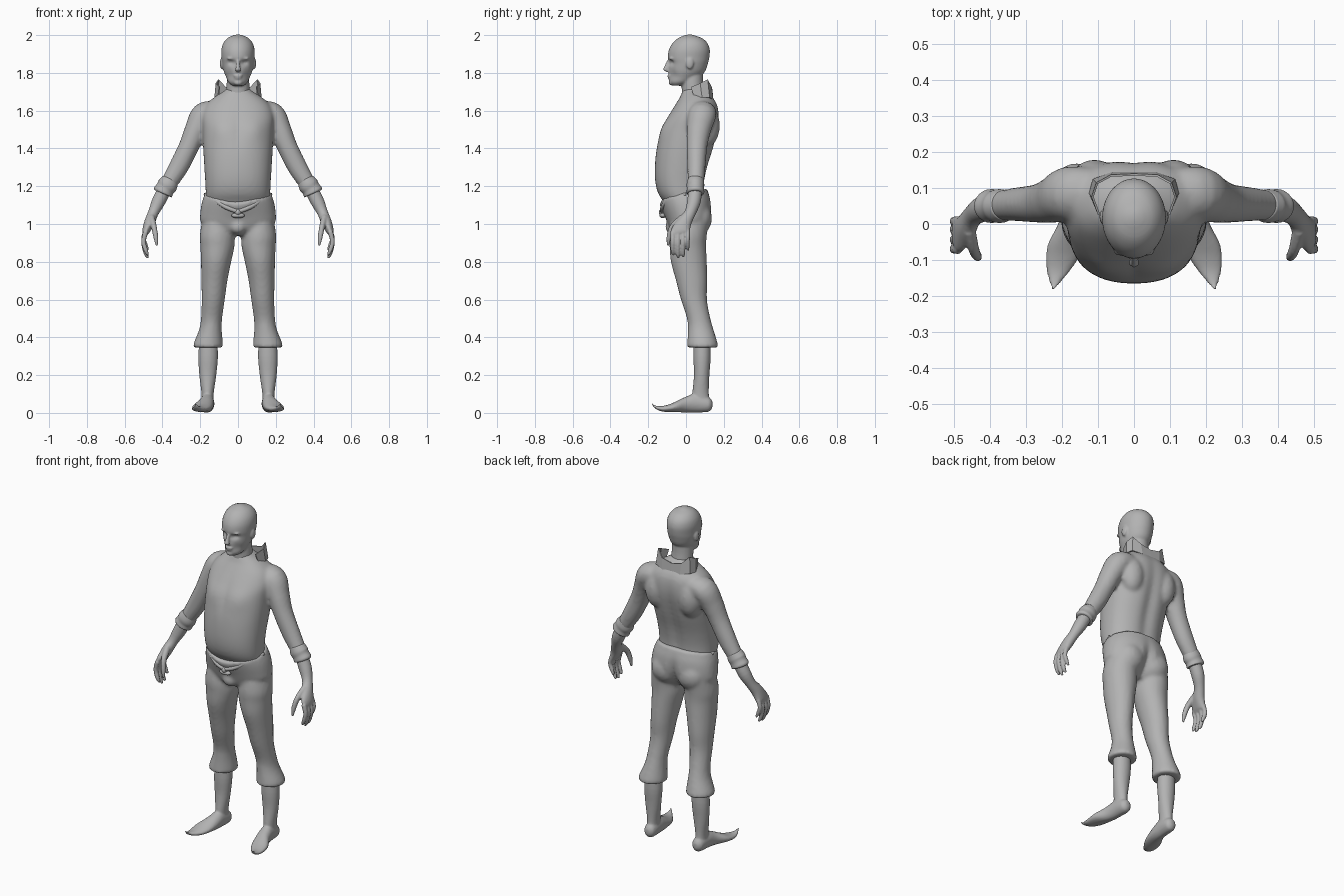
import bpy, bmesh, math
from mathutils import Vector

grey = bpy.data.materials.new("plain_grey")
grey.diffuse_color = (0.45, 0.45, 0.45, 1)


def catmull(rows, n):
    """Smooth interpolation through rows of numbers."""
    out = []
    for i in range(len(rows) - 1):
        p = [rows[max(0, min(len(rows) - 1, i + k))] for k in (-1, 0, 1, 2)]
        for j in range(n):
            t = j / n
            out.append([0.5 * (2 * b + (c - a) * t + (2 * a - 5 * b + 4 * c - d) * t * t
                               + (3 * b - a - 3 * c + d) * t ** 3) for a, b, c, d in zip(*p)])
    return out + [list(rows[-1])]


def tube(bm, rows, axis=None, s=1, sides=24, n=4, power=1.0):
    """Loft ovals; rows are x, y, z, radius_a, radius_b. s=-1 mirrors."""
    rows = catmull(rows, n)
    rings = []
    for i, (x, y, z, ra, rb) in enumerate(rows):
        if axis:
            u, v = Vector((1, 0, 0)), Vector((0, 0, 1) if axis == 'y' else (0, 1, 0))
        else:
            t = (Vector(rows[min(i + 1, len(rows) - 1)][:3]) - Vector(rows[max(i - 1, 0)][:3])).normalized()
            v = Vector((0, 1, 0))
            v = (v - t * v.dot(t)).normalized()
            u = v.cross(t)
        ring = []
        for k in range(sides):
            a = math.tau * k / sides
            c, d = math.cos(a), math.sin(a)
            c, d = math.copysign(abs(c) ** power, c), math.copysign(abs(d) ** power, d)
            p = Vector((x, y, z)) + u * max(ra, .001) * c + v * max(rb, .001) * d
            ring.append(bm.verts.new((p.x * s, p.y, p.z)))
        rings.append(ring)
    for r, q in zip(rings, rings[1:]):
        for k in range(sides):
            m = (k + 1) % sides
            bm.faces.new((r[k], r[m], q[m], q[k]))
    bm.faces.new(rings[0])
    bm.faces.new(rings[-1])


def body(bm, rows, **kw):
    """Horizontal loft; rows are z, front y, back y, half width."""
    tube(bm, [(0, (f + b) / 2, z, w, (b - f) / 2) for z, f, b, w in rows], axis='z', **kw)


def ball(bm, c, r):
    m = bmesh.ops.create_uvsphere(bm, u_segments=20, v_segments=12, radius=1)
    for v in m['verts']:
        v.co = Vector([v.co[i] * r[i] + c[i] for i in range(3)])


def finish(bm, name, voxel=0, smooth=3):
    bmesh.ops.recalc_face_normals(bm, faces=bm.faces)
    me = bpy.data.meshes.new(name)
    bm.to_mesh(me)
    bm.free()
    me.materials.append(grey)
    for p in me.polygons:
        p.use_smooth = True
    ob = bpy.data.objects.new(name, me)
    bpy.context.collection.objects.link(ob)
    if voxel:
        r = ob.modifiers.new("blend", 'REMESH')
        r.mode, r.voxel_size, r.use_smooth_shade = 'VOXEL', voxel, True
        m = ob.modifiers.new("soften", 'SMOOTH')
        m.factor, m.iterations = 0.5, smooth
    return ob


def bump(v, c, r):
    return math.exp(-((v - c) / r) ** 2)


# shirt: torso with spine groove, chest and sleeves
bm = bmesh.new()
body(bm, [(1.03, -.08, .09, .15), (1.11, -.115, .095, .165), (1.16, -.146, .095, .17),
          (1.22, -.162, .1, .173), (1.3, -.165, .117, .178), (1.4, -.156, .148, .184),
          (1.5, -.132, .172, .188), (1.57, -.095, .177, .192), (1.63, -.058, .168, .17),
          (1.675, -.03, .14, .12), (1.70, -.02, .115, .08), (1.72, -.01, .095, .055)],
     sides=64, power=.88)
for v in bm.verts:
    x, y, z = v.co
    if y > .03:
        v.co.y -= .016 * bump(x, 0, .035) * bump(z, 1.36, .25)
    else:
        v.co.y += .006 * bump(x, 0, .02) * bump(z, 1.5, .1)
        v.co.y -= .008 * bump(abs(x), .09, .05) * bump(z, 1.5, .06)
arm = [(.11, .09, 1.60, .05, .065), (.18, .085, 1.578, .067, .075), (.222, .068, 1.5, .06, .065),
       (.26, .058, 1.41, .054, .055), (.315, .055, 1.30, .052, .048), (.37, .052, 1.21, .043, .042)]
for s in (1, -1):
    tube(bm, arm, s=s)
    ball(bm, (.11 * s, .115, 1.52), (.07, .064, .11))   # shoulder blade
finish(bm, "shirt", .011, 4)

# sleeve cuffs and hands
finger_rows = ((-.07, .96, .835), (-.043, .965, .82), (-.016, .965, .825), (.008, .965, .86))
for s, side in ((1, "left"), (-1, "right")):
    bm = bmesh.new()
    tube(bm, [(.358, .052, 1.235, .044, .042), (.372, .05, 1.208, .053, .047),
              (.385, .05, 1.188, .05, .045), (.397, .05, 1.168, .053, .047), (.4, .05, 1.162, .045, .04)], s=s)
    finish(bm, side + "_sleeve_cuff")
    bm = bmesh.new()
    tube(bm, [(.385, .05, 1.19, .036, .036), (.42, .042, 1.12, .036, .036), (.448, .022, 1.06, .028, .03),
              (.468, -.008, 1.01, .028, .038), (.486, -.028, .965, .021, .05), (.493, -.03, .945, .013, .045)], s=s)
    for y, top, tip in finger_rows:
        tube(bm, [(.488, y, top, .014, .014), (.5, y, (top + tip) / 2 + .01, .0125, .0125),
                  (.488, y, tip + .025, .0115, .0115), (.476, y + .003, tip, .006, .006)], s=s, sides=12)
    tube(bm, [(.458, -.015, 1.035, .018, .02), (.445, -.07, .985, .015, .017),
              (.435, -.09, .93, .013, .013), (.43, -.095, .885, .006, .006)], s=s, sides=12)
    finish(bm, side + "_hand", .005, 2)

# trousers: hips, seat, legs and flared hems
bm = bmesh.new()
body(bm, [(.94, -.06, .07, .08), (.97, -.085, .1, .15), (1.01, -.1, .125, .197), (1.05, -.113, .136, .2),
          (1.10, -.128, .132, .193), (1.135, -.137, .12, .182), (1.155, -.141, .113, .174)],
     sides=64, power=.92)
for v in bm.verts:
    x, y, z = v.co
    k = max(0, min(1, (z - 1.03) / .12))
    v.co.z += k * (.2 * y + (-.03 * bump(x, 0, .08) if y < 0 else 0) + .01)   # dipped waistline
    if y > .03:
        v.co.y -= .03 * bump(x, 0, .025) * bump(z, 1.0, .08)
leg = [(.105, .02, 1.02, .085, .1), (.11, .01, .94, .092, .1), (.109, .01, .88, .09, .097),
       (.116, .015, .8, .08, .095), (.125, .03, .7, .069, .083), (.131, .042, .6, .061, .069),
       (.14, .067, .5, .056, .062), (.146, .078, .44, .06, .068), (.157, .087, .37, .077, .08),
       (.158, .087, .345, .078, .082)]
for s in (1, -1):
    tube(bm, leg, axis='z', s=s, sides=32)
    ball(bm, (.085 * s, .068, 1.03), (.085, .07, .085))
ball(bm, (0, -.07, .985), (.045, .04, .04))
finish(bm, "trousers", .011, 3)

# waist fold and knot
bm = bmesh.new()
for s in (1, -1):
    tube(bm, [(.174, .0, 1.158, .008, .008), (.135, -.082, 1.135, .011, .011),
              (.065, -.122, 1.09, .012, .012), (0, -.128, 1.065, .011, .011)], s=s, sides=12)
ball(bm, (0, -.122, 1.045), (.036, .018, .014))
ball(bm, (0, -.124, 1.062), (.018, .02, .018))
finish(bm, "waist_fold")

# shins and pointed shoes
for s, side in ((1, "left"), (-1, "right")):
    bm = bmesh.new()
    tube(bm, [(.157, .085, .42, .045, .042), (.158, .085, .3, .052, .046), (.16, .083, .2, .045, .041),
              (.161, .077, .1, .032, .044), (.162, .08, .04, .032, .05)], axis='z', s=s)
    tube(bm, [(.16, .14, .045, .012, .015), (.16, .12, .045, .033, .039), (.163, .05, .052, .037, .05),
              (.17, 0, .044, .041, .042), (.187, -.05, .033, .05, .029), (.198, -.09, .025, .047, .02),
              (.21, -.13, .022, .033, .014), (.22, -.165, .032, .014, .008), (.226, -.183, .052, .003, .003)],
         axis='y', s=s)
    finish(bm, side + "_lower_leg", .006, 3)

# head: skull, eye sockets, nose, lips, ears and neck
bm = bmesh.new()
body(bm, [(1.732, -.072, -.02, .028), (1.75, -.088, .03, .05), (1.78, -.09, .075, .064),
          (1.81, -.092, .102, .076), (1.85, -.089, .116, .084), (1.88, -.096, .123, .087),
          (1.92, -.091, .126, .088), (1.955, -.073, .115, .079), (1.982, -.045, .088, .058),
          (1.997, -.012, .05, .03), (2.003, .01, .03, .008)], sides=64, n=6)
for v in bm.verts:
    x, y, z = v.co
    if y < -.03:
        v.co.y += .014 * bump(abs(x), .034, .018) * bump(z, 1.855, .014)
        v.co.y += .008 * bump(abs(x), .045, .02) * bump(z, 1.79, .03)
tube(bm, [(0, -.09, 1.865, .009, .01), (0, -.1, 1.84, .01, .012), (0, -.108, 1.817, .015, .013),
          (0, -.097, 1.806, .012, .008)], axis='z', sides=16)
ball(bm, (0, -.089, 1.785), (.024, .010, .006))
ball(bm, (0, -.087, 1.773), (.02, .010, .006))
ball(bm, (0, -.08, 1.748), (.022, .012, .014))
for s in (1, -1):
    ball(bm, (.034 * s, -.076, 1.876), (.026, .014, .007))
    ball(bm, (.087 * s, .02, 1.85), (.009, .02, .03))
body(bm, [(1.66, -.02, .1, .068), (1.70, -.022, .095, .062), (1.75, -.025, .09, .06),
          (1.80, -.03, .09, .058)])
finish(bm, "head", .006, 2)

# stand-up collar, open at the front
half = [((.108, .045, 1.668), (.1, .025, 1.725)), ((.125, .085, 1.67), (.118, .075, 1.745)),
        ((.115, .125, 1.67), (.105, .115, 1.765)), ((.06, .145, 1.66), (.065, .137, 1.725))]
strip = half + [((0, .145, 1.655), (0, .14, 1.71))]
strip += [tuple((-p[0], p[1], p[2]) for p in pair) for pair in reversed(half)]
bm = bmesh.new()
cols = [[bm.verts.new(p) for p in pair] for pair in strip]
for a, b in zip(cols, cols[1:]):
    bm.faces.new((a[0], b[0], b[1], a[1]))
collar = finish(bm, "collar")
for p in collar.data.polygons:
    p.use_smooth = False
collar.modifiers.new("thickness", 'SOLIDIFY').thickness = .006
